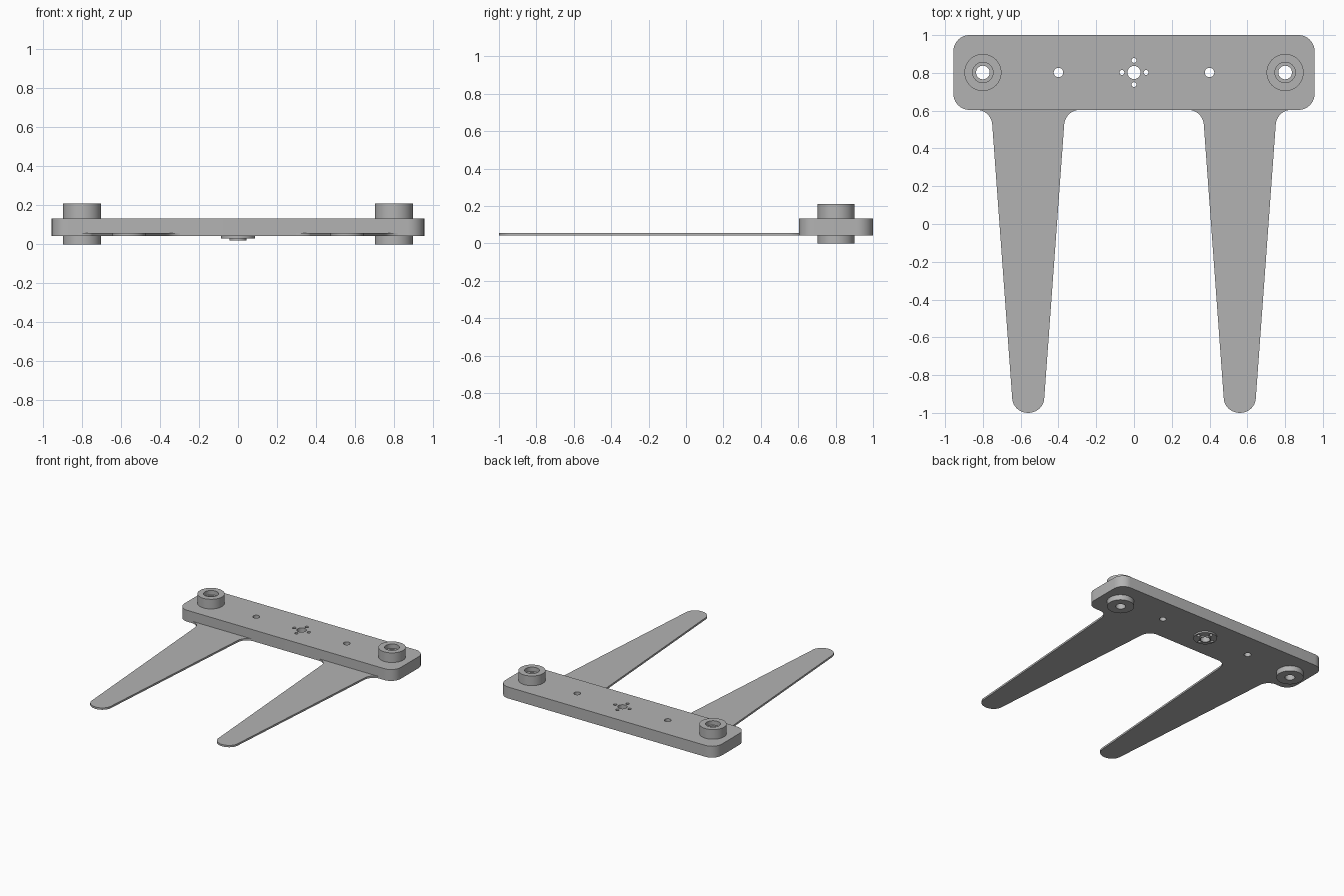
import bpy, bmesh, math

cube = bpy.data.objects.get("Cube")
if cube:
    bpy.data.objects.remove(cube)

grey = bpy.data.materials.new("plain_grey")
grey.use_nodes = True
colour = (0.45, 0.45, 0.45, 1)
grey.diffuse_color = colour
grey.node_tree.nodes["Principled BSDF"].inputs["Base Color"].default_value = colour

BAR_Y, BAR_LOW, BAR_HIGH = 0.802, 0.042, 0.133


def finish(name, bm):
    bmesh.ops.recalc_face_normals(bm, faces=bm.faces)
    mesh = bpy.data.meshes.new(name)
    bm.to_mesh(mesh)
    bm.free()
    mesh.materials.append(grey)
    obj = bpy.data.objects.new(name, mesh)
    bpy.context.collection.objects.link(obj)
    return obj


def arc(cx, cy, rx, ry, start, end, steps=10):
    angles = [math.radians(start + (end - start) * i / steps) for i in range(steps + 1)]
    return [(cx + rx * math.cos(a), cy + ry * math.sin(a)) for a in angles]


def extrude(name, outline, low, high):
    bm = bmesh.new()
    face = bm.faces.new([bm.verts.new((x, y, low)) for x, y in outline])
    top = bmesh.ops.extrude_face_region(bm, geom=[face])["geom"]
    verts = [v for v in top if isinstance(v, bmesh.types.BMVert)]
    bmesh.ops.translate(bm, verts=verts, vec=(0, 0, high - low))
    return finish(name, bm)


def lathe(name, profile, x, y, steps=48):
    """Revolve a closed (radius, height) profile around a vertical axis."""
    bm = bmesh.new()
    rings = []
    for i in range(steps):
        a = math.tau * i / steps
        rings.append([bm.verts.new((x + r * math.cos(a), y + r * math.sin(a), z))
                      for r, z in profile])
    n = len(profile)
    for i in range(steps):
        a, b = rings[i], rings[(i + 1) % steps]
        for j in range(n):
            k = (j + 1) % n
            bm.faces.new((a[j], b[j], b[k], a[k]))
    return finish(name, bm)


def drill(obj, holes):
    """Cut vertical round holes given as (x, y, radius)."""
    for x, y, r in holes:
        cutter = extrude("drill_cutter", arc(x, y, r, r, 0, 360, 32)[:-1], -0.1, 0.4)
        cutter.hide_render = True
        mod = obj.modifiers.new("hole", "BOOLEAN")
        mod.operation, mod.solver, mod.object = "DIFFERENCE", "EXACT", cutter
        bpy.context.view_layer.objects.active = obj
        bpy.ops.object.modifier_apply(modifier=mod.name)
        bpy.data.objects.remove(cutter)


# Crossbar with rounded corners
W, D, R = 0.956, 0.198, 0.085
outline = []
for i, (sx, sy) in enumerate([(1, 1), (-1, 1), (-1, -1), (1, -1)]):
    outline += arc(sx * (W - R), BAR_Y + sy * (D - R), R, R, 90 * i, 90 * i + 90)
crossbar = extrude("crossbar", outline, BAR_LOW, BAR_HIGH)

# Central hub holes: shaft hole and four screw holes
hub_holes = [(0, BAR_Y, 0.035)]
for i in range(4):
    a = math.pi / 2 * i
    hub_holes.append((0.064 * math.cos(a), BAR_Y + 0.064 * math.sin(a), 0.013))
side_holes = [(s * 0.4, BAR_Y, 0.025) for s in (-1, 1)]
boss_seats = [(s * 0.8, BAR_Y, 0.08) for s in (-1, 1)]
drill(crossbar, hub_holes + side_holes + boss_seats)

# Mounting flange and collar under the bar
flange = extrude("hub_flange", arc(0, BAR_Y, 0.086, 0.086, 0, 360, 48)[:-1], 0.03, BAR_LOW)
drill(flange, hub_holes)
collar = lathe("hub_collar", [(0.035, 0.02), (0.043, 0.02), (0.043, 0.031), (0.035, 0.031)],
               0, BAR_Y)

# Counterbored bosses and tapered prongs, one per side
boss_profile = [(0.036, 0), (0.098, 0), (0.098, 0.21),
                (0.054, 0.21), (0.054, 0.175), (0.036, 0.175)]
half = arc(0.275, 0.52, 0.085, 0.085, 90, 180) + arc(0, -0.92, 0.085, 0.08, 0, -90)
prong_outline = half + [(-x, y) for x, y in reversed(half[:-1])]
parts = [crossbar, flange, collar]
for side, s in (("left", 1), ("right", -1)):
    parts.append(lathe(side + "_boss", boss_profile, s * 0.8, BAR_Y))
    moved = [(x + s * 0.56, y) for x, y in prong_outline]
    parts.append(extrude(side + "_prong", moved, BAR_LOW, 0.057))

# Smooth the round walls, keep the rims sharp
bpy.ops.object.select_all(action="DESELECT")
for part in parts:
    part.select_set(True)
bpy.context.view_layer.objects.active = crossbar
bpy.ops.object.shade_smooth_by_angle(angle=math.radians(30))
